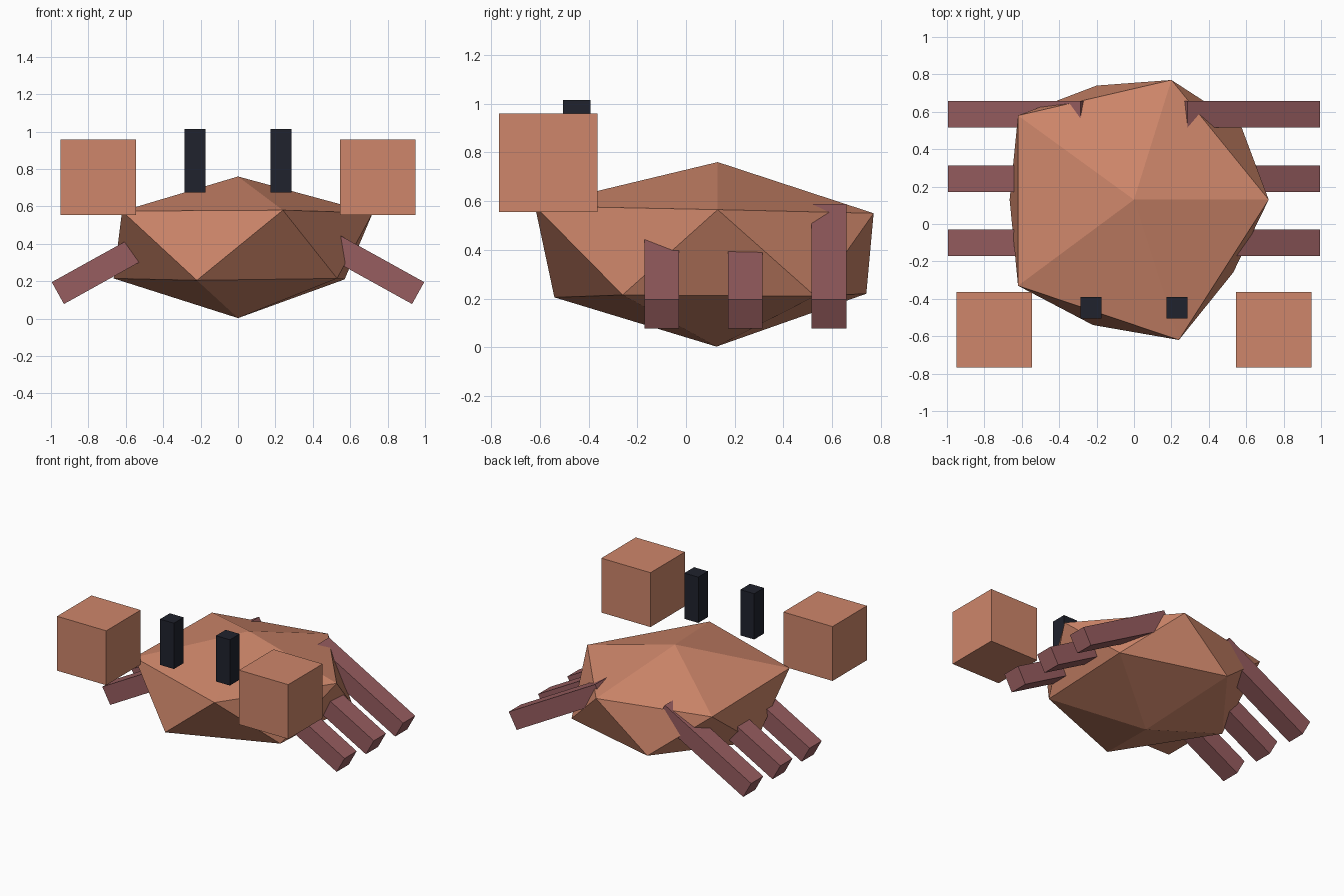
import bpy
import bmesh
import math
from mathutils import Matrix, Vector

default = bpy.data.objects.get("Cube")
if default:
    bpy.data.objects.remove(default, do_unlink=True)


def material(name, rgb):
    mat = bpy.data.materials.new(name)
    mat.use_nodes = True
    color = (*rgb, 1.0)
    mat.diffuse_color = color
    mat.node_tree.nodes["Principled BSDF"].inputs["Base Color"].default_value = color
    return mat


shell_orange = material("shell_orange", (0.62, 0.24, 0.145))
leg_red = material("leg_red", (0.31, 0.11, 0.115))
eye_black = material("eye_black", (0.014, 0.016, 0.026))


def finish(name, bm, mat):
    bmesh.ops.recalc_face_normals(bm, faces=bm.faces)
    mesh = bpy.data.meshes.new(name)
    bm.to_mesh(mesh)
    bm.free()
    mesh.materials.append(mat)
    obj = bpy.data.objects.new(name, mesh)
    bpy.context.collection.objects.link(obj)
    return obj


def box(name, center, size, mat, tilt=0.0):
    bm = bmesh.new()
    bmesh.ops.create_cube(bm, size=1.0, matrix=Matrix.Diagonal((*size, 1.0)))
    obj = finish(name, bm, mat)
    obj.location = Vector(center)
    obj.rotation_euler.y = tilt
    return obj


# Faceted shell: two offset five-sided rings capped by a peak and a keel point
upper = [(0.24, -0.62, 0.58), (0.72, 0.13, 0.565), (0.2, 0.77, 0.55),
         (-0.62, 0.58, 0.56), (-0.62, -0.33, 0.575)]
lower = [(0.53, -0.26, 0.215), (0.57, 0.53, 0.21), (-0.2, 0.74, 0.22),
         (-0.665, 0.13, 0.215), (-0.22, -0.54, 0.205)]
bm = bmesh.new()
top = bm.verts.new((0, 0.13, 0.76))
keel = bm.verts.new((0, 0.125, 0.003))
up = [bm.verts.new(p) for p in upper]
low = [bm.verts.new(p) for p in lower]
for i in range(5):
    j = (i + 1) % 5
    bm.faces.new((top, up[i], up[j]))
    bm.faces.new((up[i], low[i], up[j]))
    bm.faces.new((low[i], low[j], up[j]))
    bm.faces.new((keel, low[j], low[i]))
finish("shell", bm, shell_orange)

# Paired claws, eyes and sloping legs
for side, s in (("left", 1), ("right", -1)):
    box(f"{side}_claw", (s * 0.748, -0.565, 0.757), (0.404, 0.404, 0.404), shell_orange)
    box(f"{side}_eye", (s * 0.23, -0.448, 0.845), (0.114, 0.114, 0.34), eye_black)
    for row, y in (("front", -0.1), ("middle", 0.243), ("back", 0.587)):
        box(f"{side}_{row}_leg", (s * 0.609, y, 0.333), (0.81, 0.142, 0.134),
            leg_red, s * math.radians(29))
